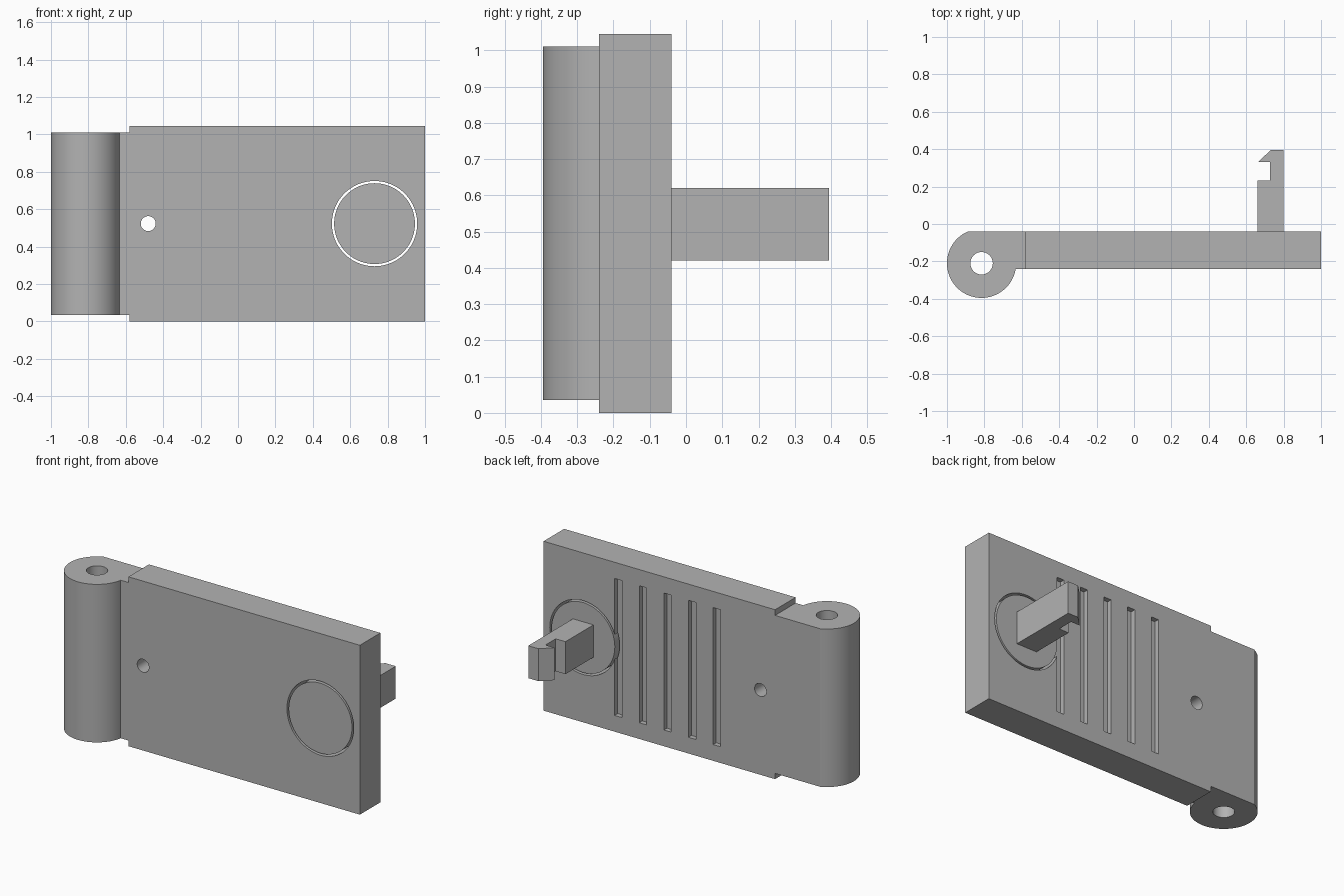
import bpy, bmesh
from math import sin, cos, pi, asin, radians

cube = bpy.data.objects.get("Cube")
if cube:
    bpy.data.objects.remove(cube, do_unlink=True)

# Single grey material
grey = bpy.data.materials.new("plain grey")
grey.use_nodes = True
COLOUR = (0.45, 0.45, 0.45, 1)
grey.diffuse_color = COLOUR
grey.node_tree.nodes["Principled BSDF"].inputs["Base Color"].default_value = COLOUR


def prism(name, outline, axis, low, high):
    """Extrude a flat outline along y (x, z points) or z (x, y points)."""
    bm = bmesh.new()
    place = (lambda a, b, c: (a, c, b)) if axis == "y" else (lambda a, b, c: (a, b, c))
    face = bm.faces.new([bm.verts.new(place(a, b, low)) for a, b in outline])
    top = bmesh.ops.extrude_face_region(bm, geom=[face])["geom"]
    shift = place(0, 0, high - low)
    bmesh.ops.translate(bm, vec=shift, verts=[v for v in top if isinstance(v, bmesh.types.BMVert)])
    bmesh.ops.recalc_face_normals(bm, faces=bm.faces)
    mesh = bpy.data.meshes.new(name)
    bm.to_mesh(mesh)
    bm.free()
    mesh.materials.append(grey)
    obj = bpy.data.objects.new(name, mesh)
    bpy.context.collection.objects.link(obj)
    return obj


def arc(cx, cy, r, start=0, end=2 * pi, n=64):
    closed = abs(end - start - 2 * pi) < 1e-6
    steps = n if closed else n - 1
    return [(cx + r * cos(start + (end - start) * i / steps),
             cy + r * sin(start + (end - start) * i / steps)) for i in range(n)]


def rect(x0, x1, y0, y1):
    return [(x0, y0), (x1, y0), (x1, y1), (x0, y1)]


def combine(obj, other, operation):
    mod = obj.modifiers.new(operation, "BOOLEAN")
    mod.operation, mod.solver, mod.object = operation, "EXACT", other
    bpy.context.view_layer.objects.active = obj
    bpy.ops.object.modifier_apply(modifier=mod.name)
    bpy.data.objects.remove(other, do_unlink=True)


FRONT, BACK = -0.24, -0.04
HEIGHT, MID = 1.045, 0.523
PLATE_X = -0.58
HINGE_X, HINGE_Y, HINGE_R = -0.815, -0.21, 0.185
DISC_X = 0.73

# Flat plate
plate = prism("hinged_plate", rect(PLATE_X, 1, FRONT, BACK), "z", 0, HEIGHT)

# Hinge barrel, flush with the back of the plate
start = pi - asin((BACK - HINGE_Y) / HINGE_R)
end = 2 * pi + asin((FRONT - HINGE_Y) / HINGE_R)
profile = arc(HINGE_X, HINGE_Y, HINGE_R, start, end, 48)
profile += [(PLATE_X, FRONT), (PLATE_X, BACK)]
barrel = prism("hinge_barrel", profile, "z", 0.035, 1.01)
combine(plate, barrel, "UNION")

# Pin hole, small through hole and round opening
combine(plate, prism("pin_cutter", arc(HINGE_X, HINGE_Y, 0.06), "z", -0.1, 1.2), "DIFFERENCE")
combine(plate, prism("hole_cutter", arc(-0.48, MID, 0.04, n=40), "y", -0.5, 0.2), "DIFFERENCE")
combine(plate, prism("disc_cutter", arc(DISC_X, MID, 0.228, n=80), "y", -0.5, 0.2), "DIFFERENCE")

# Five shallow grip slots in the back
for i in range(5):
    x = 0.49 - 0.168 * i
    slot = prism("slot_cutter", rect(x - 0.025, x + 0.025, 0.1, 0.945), "y", BACK - 0.03, 0.1)
    combine(plate, slot, "DIFFERENCE")

# Loose button disc with a hooked latch behind it
disc = prism("button_disc", arc(DISC_X, MID, 0.216, n=80), "y", FRONT, BACK)
hook = [(0.66, BACK - 0.02), (0.8, BACK - 0.02), (0.8, 0.395), (0.73, 0.395),
        (0.665, 0.332), (0.727, 0.332), (0.727, 0.232), (0.66, 0.232)]
latch = prism("latch_hook", hook, "z", 0.42, 0.62)
combine(disc, latch, "UNION")
disc.name = "button_with_latch"

# Smooth the round walls, keep the edges sharp
bpy.ops.object.select_all(action="DESELECT")
for obj in (plate, disc):
    obj.select_set(True)
bpy.context.view_layer.objects.active = plate
bpy.ops.object.shade_smooth_by_angle(angle=radians(25))
